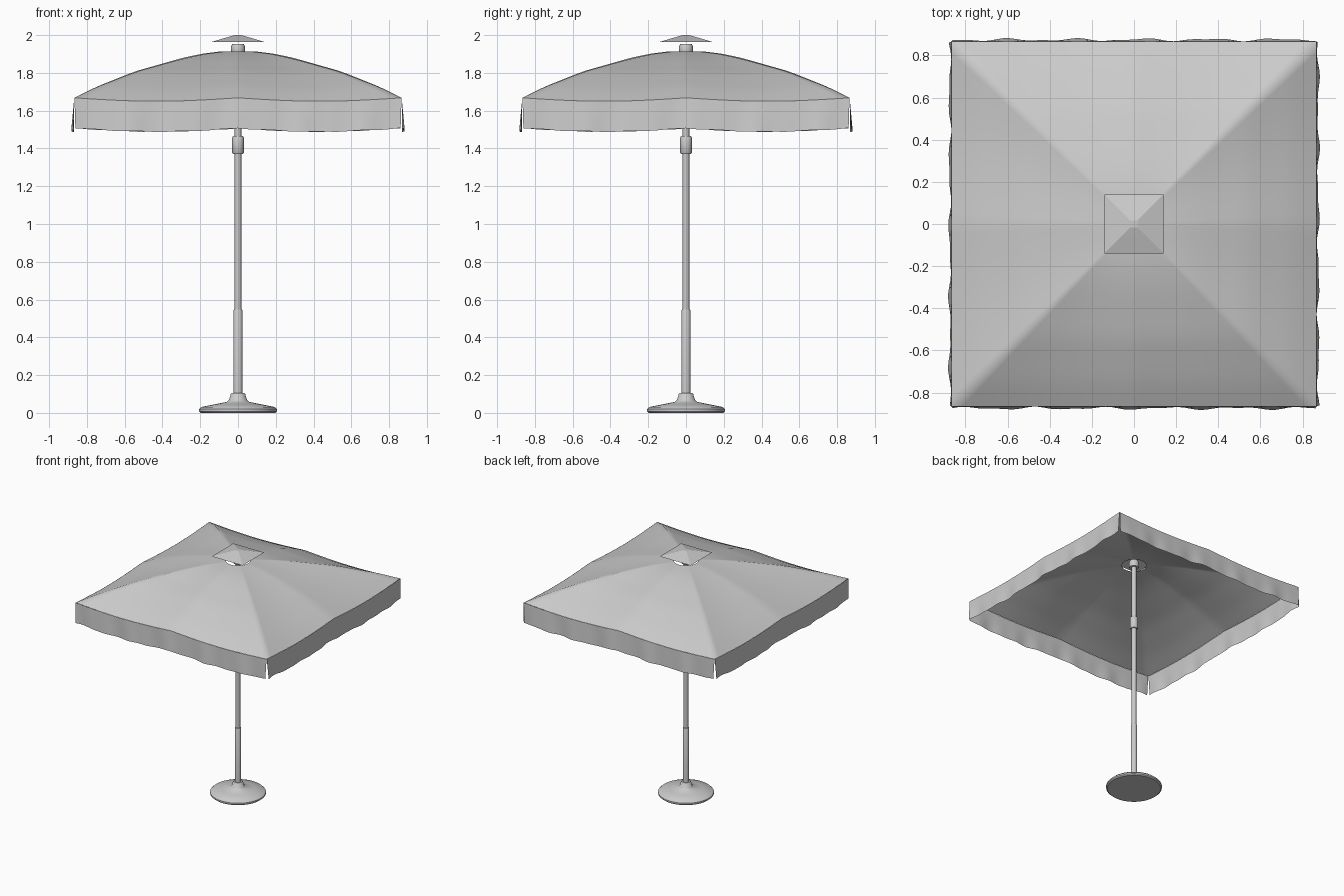
import bpy, bmesh, math, random

if "Cube" in bpy.data.objects:
    bpy.data.objects.remove(bpy.data.objects["Cube"])

random.seed(4)
grey = bpy.data.materials.new("light_grey")
grey.diffuse_color = (0.6, 0.6, 0.6, 1)
grey.use_nodes = True
grey.node_tree.nodes["Principled BSDF"].inputs["Base Color"].default_value = grey.diffuse_color


def finish(name, bm, angle=40):
    bmesh.ops.recalc_face_normals(bm, faces=bm.faces[:])
    me = bpy.data.meshes.new(name)
    bm.to_mesh(me)
    bm.free()
    me.materials.append(grey)
    ob = bpy.data.objects.new(name, me)
    bpy.context.collection.objects.link(ob)
    bpy.ops.object.select_all(action='DESELECT')
    ob.select_set(True)
    bpy.context.view_layer.objects.active = ob
    bpy.ops.object.shade_smooth_by_angle(angle=math.radians(angle))
    return ob


def lathe(name, profile, n=32):
    bm = bmesh.new()
    rings = [[bm.verts.new((r * math.cos(2 * math.pi * i / n), r * math.sin(2 * math.pi * i / n), z))
              for i in range(n)] for r, z in profile]
    for a, b in zip(rings, rings[1:]):
        for i in range(n):
            bm.faces.new((a[i], a[(i + 1) % n], b[(i + 1) % n], b[i]))
    bm.faces.new(rings[0])
    bm.faces.new(rings[-1])
    return finish(name, bm)


# Stand and pole
lathe("base", [(0.198, 0), (0.207, 0.008), (0.207, 0.02), (0.195, 0.031), (0.12, 0.046),
               (0.06, 0.058), (0.048, 0.068), (0.038, 0.1), (0.033, 0.106)], 48)
lathe("lower_tube", [(0.024, 0.09), (0.024, 0.54), (0.021, 0.547)], 24)
lathe("pole", [(0.0175, 0.5), (0.0175, 1.93)], 24)
lathe("sliding_collar", [(0.026, 1.37), (0.031, 1.377), (0.031, 1.458), (0.026, 1.466)], 24)
lathe("top_hub", [(0.034, 1.895), (0.037, 1.9), (0.037, 1.94), (0.03, 1.953)], 24)

# Canopy: square outline blended to a round vent hole, sagging between eight ribs
HALF, HOLE, SIDE, ROWS = 0.866, 0.09, 32, 16
PROFILE = [(0.09, 1.914), (0.2, 1.9), (0.307, 1.876), (0.545, 1.808), (0.75, 1.726), (0.866, 1.668)]


def height(m):
    for (a, za), (b, zb) in zip(PROFILE, PROFILE[1:]):
        if m <= b + 1e-6:
            return za + (zb - za) * (m - a) / (b - a)
    return PROFILE[-1][1]


def sag(u):
    # u runs -1..1 along one side; ribs at -1, 0 and 1
    return 0.018 * math.sin(math.pi * abs(u)) ** 1


def edge_point(side, u, out=0.0):
    x, y = u * HALF, -HALF - out
    for _ in range(side):
        x, y = -y, x
    return x, y


bm = bmesh.new()
rings = []
for j in range(ROWS + 1):
    t = j / ROWS
    ring = []
    for s in range(4):
        for i in range(SIDE):
            u = -1 + 2 * i / SIDE
            x, y = edge_point(s, u)
            a = math.atan2(y, x)
            px = HOLE * math.cos(a) * (1 - t) + x * t
            py = HOLE * math.sin(a) * (1 - t) + y * t
            z = height(HOLE + (HALF - HOLE) * t) - sag(u) * t
            ring.append(bm.verts.new((px, py, z)))
    rings.append(ring)
N = 4 * SIDE
for a, b in zip(rings, rings[1:]):
    for i in range(N):
        bm.faces.new((a[i], a[(i + 1) % N], b[(i + 1) % N], b[i]))
finish("canopy", bm, 60)

# Hanging valance: four gently rippled strips, open at the corners
for s in range(4):
    bm = bmesh.new()
    phase = random.uniform(0, 6)
    rows = []
    for k in range(5):
        t = k / 4
        row = []
        for i in range(65):
            u = (-1 + 2 * i / 64)
            ripple = 0.005 * math.sin(17 * u + phase) + 0.003 * math.sin(31 * u + 2 * phase)
            x, y = edge_point(s, u * (1 - 0.006 * t), 0.001 + t * (0.008 + ripple))
            row.append(bm.verts.new((x, y, 1.668 - sag(u) - t * (0.161 + 0.002 * math.sin(23 * u)))))
        rows.append(row)
    for a, b in zip(rows, rows[1:]):
        for i in range(64):
            bm.faces.new((a[i], a[i + 1], b[i + 1], b[i]))
    finish("valance_%d" % (s + 1), bm, 60)

# Small square vent cap above the hole
bm = bmesh.new()
loops = []
for h, z in [(0.14, 1.964), (0.08, 1.982), (0.017, 2.0)]:
    loops.append([bm.verts.new((h * sx, h * sy, z)) for sx, sy in ((-1, -1), (1, -1), (1, 1), (-1, 1))])
for a, b in zip(loops, loops[1:]):
    for i in range(4):
        bm.faces.new((a[i], a[(i + 1) % 4], b[(i + 1) % 4], b[i]))
bm.faces.new(loops[-1])
finish("vent_cap", bm, 15)
